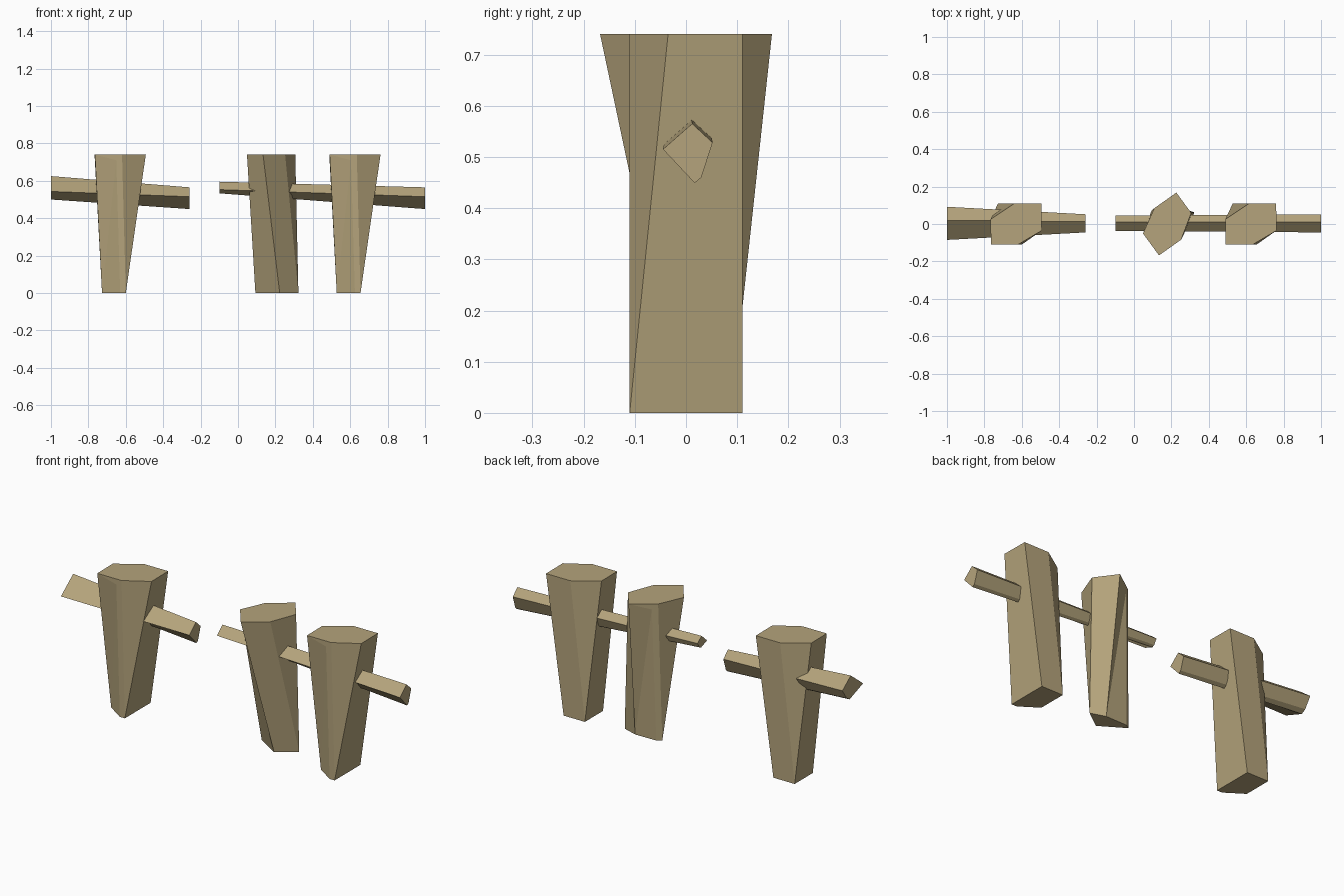
import bpy
import bmesh
from math import cos, sin

if "Cube" in bpy.data.objects:
    bpy.data.objects.remove(bpy.data.objects["Cube"])

wood = bpy.data.materials.new("wood")
wood.diffuse_color = (0.46, 0.37, 0.20, 1)
wood.use_nodes = True
wood.node_tree.nodes["Principled BSDF"].inputs["Base Color"].default_value = wood.diffuse_color


def make_object(name, verts, faces):
    bm = bmesh.new()
    vs = [bm.verts.new(v) for v in verts]
    for f in faces:
        bm.faces.new([vs[i] for i in f])
    bmesh.ops.recalc_face_normals(bm, faces=bm.faces)
    mesh = bpy.data.meshes.new(name)
    bm.to_mesh(mesh)
    bm.free()
    mesh.materials.append(wood)
    obj = bpy.data.objects.new(name, mesh)
    bpy.context.collection.objects.link(obj)
    return obj


# Posts: rough-hewn, six-sided top (turned per post) tapering to a five-sided foot
H = 0.74
TOP = [(-.135, -.11), (.01, -.11), (.137, -.035), (.135, .11), (-.01, .11), (-.137, .025)]
CHIP = (-.021, -.11)
POST_FACES = [
    (0, 1, 2, 3, 4, 5), (6, 7, 8, 9, 10),                    # caps
    (0, 8, 11), (11, 8, 7), (11, 7, 6, 1), (0, 11, 1),       # chipped front
    (1, 6, 2), (2, 6, 10, 3), (3, 10, 9, 4), (4, 9, 5), (5, 9, 8, 0),
]


def post(name, cx, foot, turn=0.0):
    c, s = cos(turn), sin(turn)

    def turned(p, z):
        return (cx + c * p[0] - s * p[1], s * p[0] + c * p[1], z)

    verts = [turned(p, H) for p in TOP]
    verts += [(cx + x, y, 0) for x, y in foot]
    verts.append(turned(CHIP, .71))
    return make_object(name, verts, POST_FACES)


straight_foot = [(.03, -.11), (0, -.11), (-.097, -.045), (-.097, .11), (.03, .11)]
leaning_foot = [(-.087, .07), (-.062, .086), (.063, .088), (.143, .062), (.043, -.011)]
post("left_post", -.63, straight_foot)
post("middle_post", .18, leaning_foot, 3.76)
post("right_post", .625, straight_foot)


# Rails: five-sided split timbers lofted between two end sections
def rail(name, x0, sec0, x1, sec1):
    n = len(sec0)
    verts = [(x0, y, z) for y, z in sec0] + [(x1, y, z) for y, z in sec1]
    faces = [tuple(range(n)), tuple(range(n, 2 * n))]
    faces += [(i, (i + 1) % n, (i + 1) % n + n, i + n) for i in range(n)]
    return make_object(name, verts, faces)


thin_end = [(-.045, .515), (.012, .565), (.052, .528), (.03, .46), (.017, .449)]
thick_end = [(-.085, .543), (.02, .625), (.092, .57), (.055, .515), (.03, .5)]
slim_end = [(-.037, .553), (.01, .595), (.045, .567), (.028, .54), (.015, .533)]

rail("left_rail", -1.0, thick_end, -.26, thin_end)
rail("right_rail", -.10, slim_end, 1.0, thin_end)
